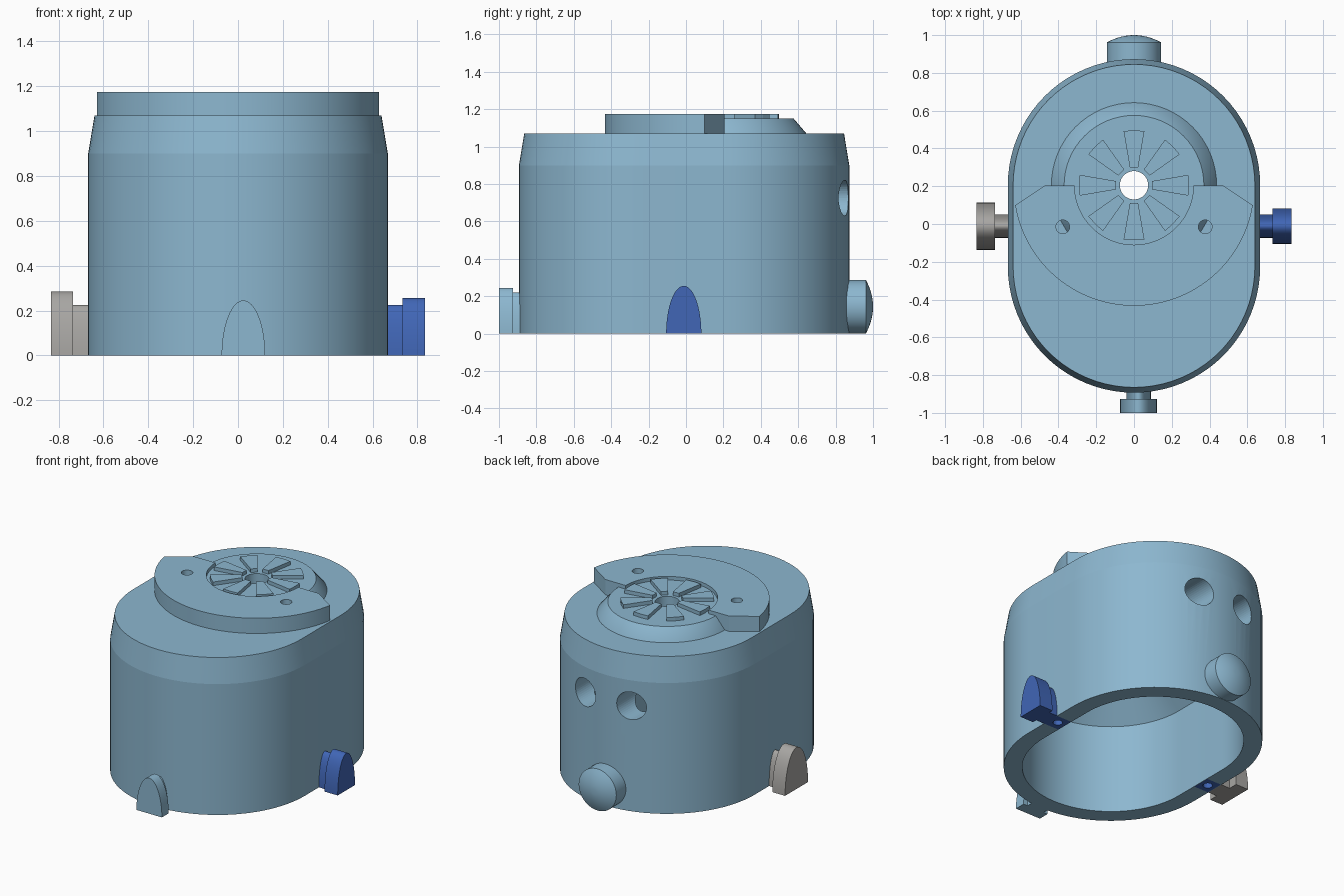
import bpy, bmesh, math
from mathutils import Matrix, Vector

if "Cube" in bpy.data.objects:
    bpy.data.objects.remove(bpy.data.objects["Cube"])


def material(name, rgb):
    m = bpy.data.materials.new(name)
    m.diffuse_color = (*rgb, 1)
    m.use_nodes = True
    m.node_tree.nodes["Principled BSDF"].inputs["Base Color"].default_value = m.diffuse_color
    return m


PALE = material("pale blue", (0.265, 0.475, 0.63))
NAVY = material("deep blue", (0.052, 0.133, 0.47))
GREY = material("warm grey", (0.39, 0.38, 0.365))
CY = 0.205          # centre of the round fitting on the lid


def loft(name, rings, mat=None):
    """Skin a stack of equal-length rings and cap both ends."""
    bm = bmesh.new()
    vs = [[bm.verts.new(p) for p in r] for r in rings]
    n = len(vs[0])
    for a, b in zip(vs, vs[1:]):
        for i in range(n):
            j = (i + 1) % n
            bm.faces.new((a[i], a[j], b[j], b[i]))
    bm.faces.new(vs[0][::-1])
    bm.faces.new(vs[-1])
    bmesh.ops.recalc_face_normals(bm, faces=bm.faces)
    me = bpy.data.meshes.new(name)
    bm.to_mesh(me)
    bm.free()
    ob = bpy.data.objects.new(name, me)
    bpy.context.collection.objects.link(ob)
    if mat:
        me.materials.append(mat)
    return ob


def stadium(r, z, n=40):
    pts = []
    for yc, a0 in ((CY, 0), (-0.225, math.pi)):
        for i in range(n + 1):
            a = a0 + math.pi * i / n
            pts.append((r * math.cos(a), yc + r * math.sin(a), z))
    return pts


def circle(x, y, r, z, n=64):
    return [(x + r * math.cos(2 * math.pi * i / n), y + r * math.sin(2 * math.pi * i / n), z)
            for i in range(n)]


def prism(name, outline, z0, z1, mat=None):
    return loft(name, [[(x, y, z) for x, y in outline] for z in (z0, z1)], mat)


def rod(x, y, r, z0, z1, n=48):
    return loft("cutter", [circle(x, y, r, z0, n), circle(x, y, r, z1, n)])


def box(x0, x1, y0, y1, z0, z1, name="cutter", mat=None):
    return prism(name, [(x0, y0), (x1, y0), (x1, y1), (x0, y1)], z0, z1, mat)


def cut(ob, cutters):
    for c in cutters:
        m = ob.modifiers.new("cut", "BOOLEAN")
        m.operation, m.solver, m.object = "DIFFERENCE", "EXACT", c
    bpy.context.view_layer.update()
    dg = bpy.context.evaluated_depsgraph_get()
    me = bpy.data.meshes.new_from_object(ob.evaluated_get(dg))
    ob.modifiers.clear()
    ob.data = me
    for c in cutters:
        bpy.data.objects.remove(c)


def smooth(ob, deg=30):
    bpy.ops.object.select_all(action="DESELECT")
    ob.select_set(True)
    bpy.context.view_layer.objects.active = ob
    bpy.ops.object.shade_smooth_by_angle(angle=math.radians(deg))


# Hollow shell with a tapered shoulder
shell = loft("shell", [stadium(0.668, 0), stadium(0.668, 0.9), stadium(0.64, 1.07)], PALE)
cavity = loft("cutter", [stadium(0.552, -0.1), stadium(0.552, 0.61), stadium(0.22, 0.95)])
cutters = [cavity, rod(0, CY, 0.075, 0.8, 1.3)]
# Two round ports through the rear wall
for s in (-1, 1):
    port = rod(0, 0, 0.095, 0, 0.5)
    port.data.transform(Matrix.Translation((s * 0.175, 0.5, 0.725)) @ Matrix.Rotation(-math.pi / 2, 4, "X"))
    cutters.append(port)
    cutters.append(box(s * 0.61 - 0.055, s * 0.61 + 0.055, -0.075, 0.05, -0.1, 0.1))
cut(shell, cutters)
smooth(shell, 7)

# Inlays in the bottom rim, each with a small socket
for s, side in ((-1, "left"), (1, "right")):
    inlay = box(s * 0.61 - 0.055, s * 0.61 + 0.055, -0.075, 0.05, 0, 0.1, side + "_rim_inlay", NAVY)
    cut(inlay, [rod(s * 0.61, -0.012, 0.03, -0.05, 0.08, 24)])

# Conical collar on the lid
collar = loft("collar", [circle(0, CY, 0.44, 1.06), circle(0, CY, 0.437, 1.072),
                         circle(0, CY, 0.37, 1.15)], PALE)
cut(collar, [rod(0, CY, 0.075, 0.9, 1.3)])
smooth(collar)

# Crescent clamp plate with two screw holes
outline = []
R, r = 0.638, 0.315
a0 = math.radians(-9.5)
for i in range(49):
    a = a0 + (-math.pi - 2 * a0) * i / 48
    outline.append((R * math.cos(a), CY + R * math.sin(a)))
outline += [(-0.47, CY), (-r, CY)]
for i in range(1, 48):
    a = -math.pi + math.pi * i / 48
    outline.append((r * math.cos(a), CY + r * math.sin(a)))
outline += [(r, CY), (0.47, CY)]
plate = prism("clamp_plate", outline, 1.065, 1.175, PALE)
cut(plate, [rod(s * 0.377, -0.015, 0.036, 1.08, 1.3, 32) for s in (-1, 1)])
smooth(plate)

# Eight tapered vanes around the centre hole
for k in range(8):
    a = k * math.pi / 4
    rot = Matrix.Rotation(a, 2)
    wedge = [(0.095, -0.022), (0.287, -0.055), (0.291, 0), (0.287, 0.055), (0.095, 0.022)]
    pts = [rot @ Vector(p) + Vector((0, CY)) for p in wedge]
    prism(f"vane_{k + 1}", pts, 1.145, 1.175, PALE)


# Arched side lugs: a narrow neck and a larger head, pushed outward along an axis
def arch(name, mat, centre, half, height, d0, d1, axis):
    rings = []
    for d in (d0, d1):
        ring = []
        for i in range(33):
            t = math.pi * i / 32
            u, z = centre + half * math.cos(t), height * math.sin(t)
            ring.append((d, u, z) if axis == "x" else (u, d, z))
        rings.append(ring)
    smooth(loft(name, rings, mat))


arch("right_lug_neck", NAVY, -0.012, 0.063, 0.225, 0.66, 0.735, "x")
arch("right_lug_head", NAVY, -0.012, 0.094, 0.255, 0.733, 0.833, "x")
arch("left_lug_neck", GREY, -0.012, 0.063, 0.225, -0.66, -0.74, "x")
arch("left_lug_head", GREY, -0.012, 0.125, 0.285, -0.736, -0.833, "x")
arch("front_lug_neck", PALE, 0.024, 0.065, 0.22, -0.87, -0.93, "y")
arch("front_lug_head", PALE, 0.024, 0.097, 0.245, -0.926, -1.0, "y")

# Domed round button on the rear
prof = [(0.143, 0.84), (0.143, 0.962)]
for i in range(1, 8):
    t = i / 8
    prof.append((0.143 * (1 - t), 0.962 + 0.038 * (1 - (1 - t) ** 2)))
rings = [[(x, y, z + 0.144) for x, z, y in circle(0, 0, rad, y)] for rad, y in prof]
smooth(loft("rear_button", rings, PALE))
